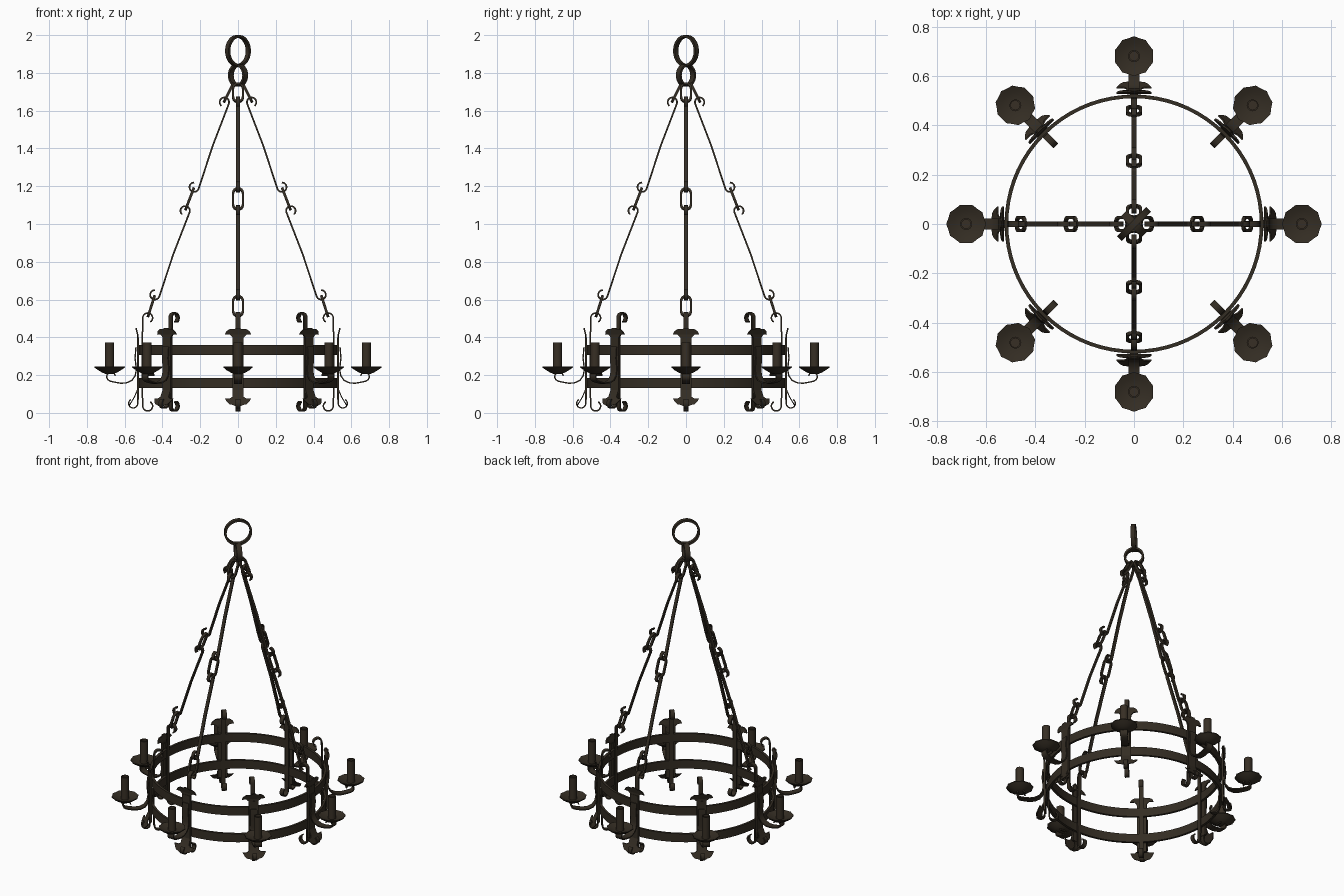
import bpy, bmesh, math
from mathutils import Matrix, Vector

if "Cube" in bpy.data.objects:
    bpy.data.objects.remove(bpy.data.objects["Cube"])

def material(name, col):
    m = bpy.data.materials.new(name)
    m.diffuse_color = (*col, 1)
    m.use_nodes = True
    m.node_tree.nodes["Principled BSDF"].inputs["Base Color"].default_value = m.diffuse_color
    return m

IRON = material("dark_iron", (0.034, 0.026, 0.017))
SLEEVE = material("brown_candle_sleeve", (0.038, 0.028, 0.018))

def finish(name, bm, mat=IRON, turns=(0,)):
    """Make one object per turn (degrees about z), all sharing the mesh."""
    bmesh.ops.recalc_face_normals(bm, faces=bm.faces)
    me = bpy.data.meshes.new(name)
    bm.to_mesh(me)
    bm.free()
    me.materials.append(mat)
    me.polygons.foreach_set("use_smooth", [True] * len(me.polygons))
    me.set_sharp_from_angle(angle=math.radians(35))
    for a in turns:
        o = bpy.data.objects.new(name, me)
        o.matrix_world = Matrix.Rotation(math.radians(a), 4, 'Z')
        bpy.context.collection.objects.link(o)

def ribbon(name, pts, width, thick, U=(1, 0, 0), V=(0, 0, 1), origin=(0, 0, 0),
           closed=False, turns=(0,)):
    """Flat bar following a 2D path in the plane U, V; width runs across the plane."""
    U, V, O = Vector(U).normalized(), Vector(V).normalized(), Vector(origin)
    W = U.cross(V)
    bm, rows, n = bmesh.new(), [], len(pts)
    for i, p in enumerate(pts):
        a = pts[i - 1] if closed or i else p
        b = pts[(i + 1) % n] if closed or i < n - 1 else p
        t = (Vector(b) - Vector(a)).normalized()
        nx, ny = -t.y * thick / 2, t.x * thick / 2
        rows.append([bm.verts.new(O + U * (p[0] + s * nx) + V * (p[1] + s * ny) + W * (k * width / 2))
                     for s, k in ((1, 1), (1, -1), (-1, -1), (-1, 1))])
    for i in range(n if closed else n - 1):
        r, q = rows[i], rows[(i + 1) % n]
        for j in range(4):
            bm.faces.new((r[j], r[(j + 1) % 4], q[(j + 1) % 4], q[j]))
    if not closed:
        bm.faces.new(rows[0])
        bm.faces.new(rows[-1])
    finish(name, bm, turns=turns)

def arc(cx, cy, r, a0, a1, n=14):
    return [(cx + r * math.cos(math.radians(a0 + (a1 - a0) * i / n)),
             cy + r * math.sin(math.radians(a0 + (a1 - a0) * i / n))) for i in range(n + 1)]

def circle(r, n):
    return arc(0, 0, r, 0, 360, n)[:-1]

def plate(name, half, bend, thick, turns):
    """Mirrored leaf outline (tangent, z), bent outward by bend(z)."""
    outline = half + [(-x, z) for x, z in reversed(half)]
    bm = bmesh.new()
    back = [bm.verts.new((bend(z), x, z)) for x, z in outline]
    front = [bm.verts.new((bend(z) + thick, x, z)) for x, z in outline]
    n, h = len(outline), len(half)
    for side in (back, front):
        for i in range(h - 1):
            bm.faces.new((side[i], side[i + 1], side[n - 2 - i], side[n - 1 - i]))
    for i in range(n):
        j = (i + 1) % n
        bm.faces.new((back[i], back[j], front[j], front[i]))
    finish(name, bm, turns=turns)

def lathe(name, prof, seg, center, mat, turns, lobe=0.0):
    """Turned solid; lobe pulls in every second vertex of the wide rings."""
    bm, rows = bmesh.new(), []
    for r, z in prof:
        rows.append([bm.verts.new((center + r * k * math.cos(a), r * k * math.sin(a), z))
                     for i in range(seg)
                     for a, k in [(2 * math.pi * i / seg, 1 - (lobe if i % 2 and r > 0.06 else 0))]])
    for r, q in zip(rows, rows[1:]):
        for j in range(seg):
            bm.faces.new((r[j], r[(j + 1) % seg], q[(j + 1) % seg], q[j]))
    bm.faces.new(rows[0])
    bm.faces.new(rows[-1])
    finish(name, bm, mat, turns)

EIGHT = range(0, 360, 45)
FOUR = range(0, 360, 90)

# two hoops
for name, z in (("upper_hoop", 0.333), ("lower_hoop", 0.158)):
    ribbon(name, circle(0.517, 72), 0.055, 0.015, (1, 0, 0), (0, 1, 0), (0, 0, z), True)

# inner straps, scrolled inward at both ends
ribbon("inner_strap", arc(0.478, 0.036, 0.026, 120, 360) + [(0.506, 0.09), (0.508, 0.2), (0.508, 0.35),
       (0.505, 0.45)] + arc(0.478, 0.503, 0.026, 0, 240), 0.026, 0.008, turns=EIGHT)

# outer straps and leaf ends
ribbon("outer_strap", [(0.53, 0.07), (0.53, 0.4)], 0.058, 0.012, turns=EIGHT)
plate("top_leaf", [(0.029, 0.37), (0.03, 0.4), (0.045, 0.415), (0.07, 0.415), (0.062, 0.432),
                   (0.045, 0.443), (0.026, 0.436), (0.012, 0.45)],
      lambda z: 0.526 + max(0, z - 0.41) * 0.25, 0.008, EIGHT)
plate("bottom_leaf", [(0.029, 0.12), (0.03, 0.085), (0.045, 0.076), (0.07, 0.077), (0.06, 0.06),
                      (0.046, 0.046), (0.028, 0.042), (0.014, 0.036)],
      lambda z: 0.53 + max(0, 0.11 - z) * 0.6, 0.006, EIGHT)
ribbon("bottom_scroll", [(0.53, 0.16), (0.532, 0.12), (0.529, 0.08)] + arc(0.555, 0.05, 0.024, 170, 420),
       0.026, 0.007, turns=EIGHT)

# candle arms: flat strip dipping outward to a small scroll below the dish
ribbon("candle_arm", [(0.54, 0.35), (0.545, 0.29), (0.538, 0.23), (0.545, 0.195), (0.562, 0.172),
       (0.59, 0.159), (0.62, 0.157), (0.65, 0.162), (0.675, 0.168)] + arc(0.672, 0.192, 0.023, -60, 170),
       0.044, 0.007, turns=EIGHT)

# drip dishes and candle sleeves
lathe("drip_dish", [(0.018, 0.205), (0.04, 0.214), (0.06, 0.226), (0.081, 0.24),
                    (0.081, 0.245), (0.055, 0.235), (0.026, 0.228)], 20, 0.68, IRON, EIGHT, 0.06)
lathe("candle_sleeve", [(0.024, 0.225), (0.024, 0.372), (0.018, 0.372), (0.018, 0.36)],
      16, 0.68, SLEEVE, EIGHT)

# hanging rods with a hook at each end, curling away from the axis
def rod(name, A, B, r=0.025):
    A, B = Vector(A), Vector(B)
    d = (B - A).normalized()
    n = Vector((d.y, -d.x))
    hook = lambda C, s: [tuple(C + r * (math.cos(f) * n + s * math.sin(f) * d))
                         for f in (math.radians(250 * i / 12) for i in range(13))]
    mid = (A + B) / 2 + n * (r - 0.006)
    ribbon(name, hook(A, -1)[::-1] + [tuple(mid)] + hook(B, 1), 0.02, 0.009, turns=FOUR)

rod("upper_rod", (0.072, 1.645), (0.232, 1.195))
rod("lower_rod", (0.28, 1.07), (0.44, 0.625))

# oval links joining rods, top ring and straps
def link(name, a, b, extra):
    d = Vector((b[0] - a[0], 0, b[1] - a[1]))
    h, r = d.length / 2 + extra - 0.026, 0.026
    path = arc(h, 0, r, -90, 90, 8) + arc(-h, 0, r, 90, 270, 8)
    ribbon(name, path, 0.014, 0.012, d, (0, 1, 0),
           ((a[0] + b[0]) / 2, 0, (a[1] + b[1]) / 2), True, FOUR)

link("top_link", (0.03, 1.735), (0.07, 1.655), 0.008)
link("middle_link", (0.232, 1.195), (0.28, 1.07), -0.008)
link("bottom_link", (0.44, 0.625), (0.478, 0.505), -0.008)

# hanging rings, crossed on the diagonals
ribbon("ceiling_ring", circle(0.077, 40), 0.026, 0.013, (1, 1, 0), (0, 0, 1), (0, 0, 1.9165), True)
ribbon("gathering_ring", circle(0.054, 32), 0.032, 0.012, (1, -1, 0), (0, 0, 1), (0, 0, 1.787), True)
